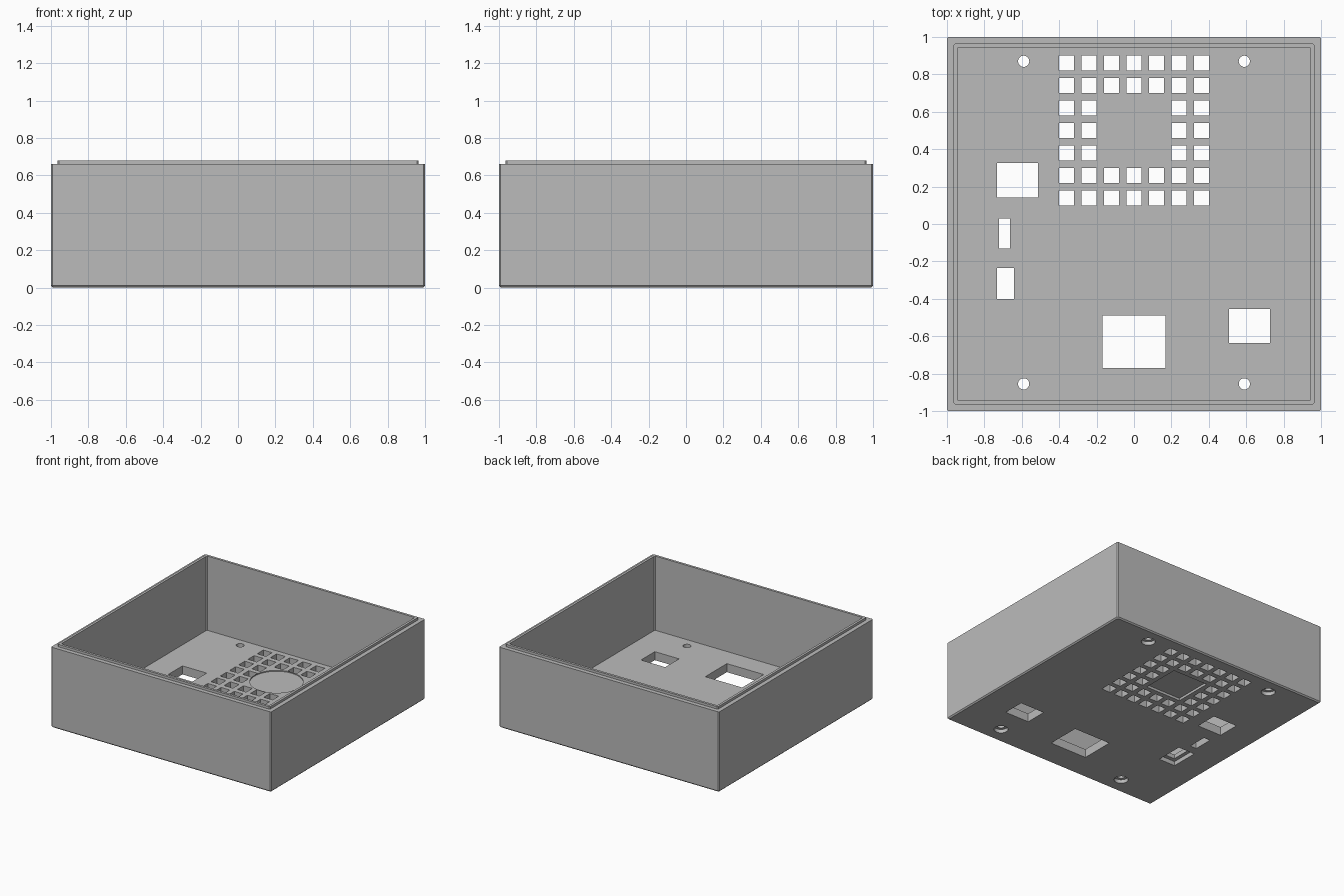
import bpy, bmesh, math
from mathutils import Matrix, Vector

cube = bpy.data.objects.get("Cube")
if cube:
    bpy.data.objects.remove(cube, do_unlink=True)

FLOOR, RIM, LIP = 0.07, 0.66, 0.68

grey = bpy.data.materials.new("plain grey")
grey.use_nodes = True
grey.diffuse_color = (0.5, 0.5, 0.5, 1)
grey.node_tree.nodes["Principled BSDF"].inputs["Base Color"].default_value = (0.5, 0.5, 0.5, 1)


def finish(bm, name):
    bmesh.ops.recalc_face_normals(bm, faces=bm.faces)
    mesh = bpy.data.meshes.new(name)
    bm.to_mesh(mesh)
    bm.free()
    mesh.materials.append(grey)
    obj = bpy.data.objects.new(name, mesh)
    bpy.context.collection.objects.link(obj)
    return obj


def block(bm, x, y, w, d, z0, z1):
    m = Matrix.Translation((x, y, (z0 + z1) / 2)) @ Matrix.Diagonal((w, d, z1 - z0, 1))
    bmesh.ops.create_cube(bm, size=1, matrix=m)


def drum(bm, x, y, r, z0, z1, sides=32):
    bmesh.ops.create_cone(bm, cap_ends=True, segments=sides, radius1=r, radius2=r,
                          depth=z1 - z0, matrix=Matrix.Translation((x, y, (z0 + z1) / 2)))


def ring(bm, half, z, c=0.008):
    # square loop with slightly clipped corners
    k = half - c
    pts = [(k, -half), (half, -k), (half, k), (k, half),
           (-k, half), (-half, k), (-half, -k), (-k, -half)]
    return [bm.verts.new((x, y, z)) for x, y in pts]


# Open tray: outer skin, stepped rim, inner walls and floor
bm = bmesh.new()
profile = [(0.99, 0), (1, 0.01), (1, RIM), (0.965, RIM),
           (0.965, LIP), (0.945, LIP), (0.945, FLOOR)]
loops = [ring(bm, half, z) for half, z in profile]
for a, b in zip(loops, loops[1:]):
    for i in range(len(a)):
        j = (i + 1) % len(a)
        bm.faces.new((a[i], a[j], b[j], b[i]))
bm.faces.new(loops[0])
bm.faces.new(loops[-1])
tray = finish(bm, "case_tray")

screws = [(x, y) for x in (-0.59, 0.59) for y in (-0.855, 0.87)]

# Openings that pass right through the floor
bm = bmesh.new()
for x, y, w, d in [(0, -0.63, 0.335, 0.28), (0.618, -0.545, 0.22, 0.18),
                   (-0.623, 0.233, 0.22, 0.185), (-0.692, -0.05, 0.058, 0.16),
                   (-0.687, -0.318, 0.09, 0.165)]:
    block(bm, x, y, w, d, -0.1, 0.2)
for x, y in screws:
    drum(bm, x, y, 0.03, -0.1, 0.2)
# Vent grid around a solid centre
for i in range(-3, 4):
    for j in range(-3, 4):
        if max(abs(i), abs(j)) > 1:
            block(bm, i * 0.12, 0.5 + j * 0.12, 0.08, 0.08, -0.1, 0.2)
through = finish(bm, "opening_cutter")

# Shallow recesses: screw heads, socket surround, vent centre above and below
bm = bmesh.new()
for x, y in screws:
    drum(bm, x, y, 0.053, -0.1, 0.03)
block(bm, -0.687, -0.318, 0.15, 0.23, -0.1, 0.035)
block(bm, 0, 0.5, 0.32, 0.32, -0.1, 0.02)
drum(bm, 0, 0.5, 0.199, FLOOR - 0.008, 0.2, 64)
recess = finish(bm, "recess_cutter")

for cutter in (through, recess):
    cutter.hide_render = True
    mod = tray.modifiers.new(cutter.name, "BOOLEAN")
    mod.operation, mod.solver, mod.object = "DIFFERENCE", "EXACT", cutter

# Bake the cuts and drop the cutters
bpy.context.view_layer.update()
baked = bpy.data.meshes.new_from_object(tray.evaluated_get(bpy.context.evaluated_depsgraph_get()))
tray.modifiers.clear()
tray.data = baked
for cutter in (through, recess):
    bpy.data.objects.remove(cutter, do_unlink=True)

bpy.context.view_layer.objects.active = tray
tray.select_set(True)
bpy.ops.object.shade_smooth_by_angle(angle=math.radians(20))
